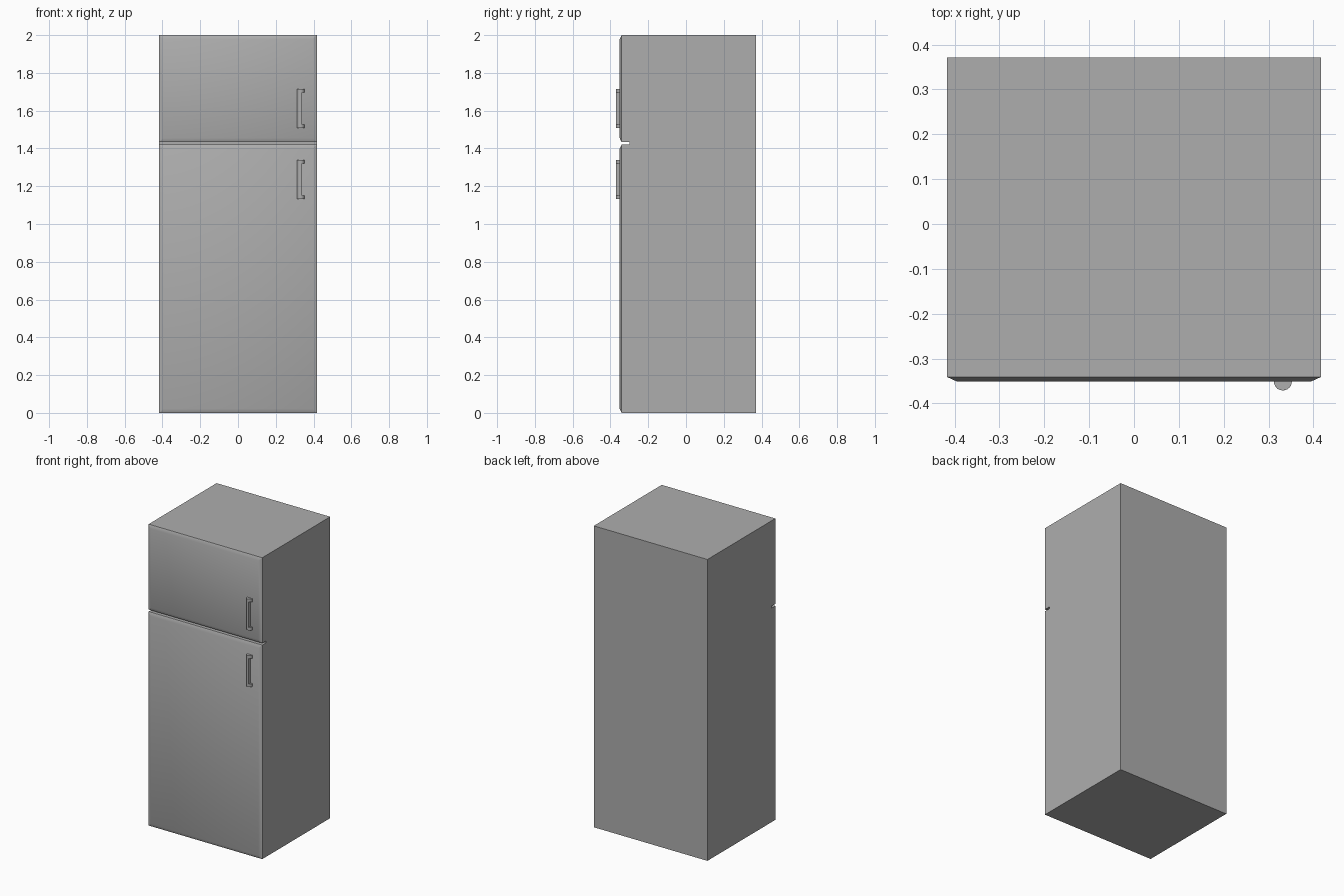
import bpy
import bmesh
from math import acos, cos, sin, pi
from mathutils import Vector

cube = bpy.data.objects.get("Cube")
if cube:
    bpy.data.objects.remove(cube)

HALF_W = 0.417
FRONT, BACK = -0.341, 0.371
GAP_LOW, GAP_HIGH, GAP_BACK = 1.42, 1.433, -0.30
DOOR = -0.351

GREY = (0.422, 0.422, 0.422, 1)
grey = bpy.data.materials.new("mid grey enamel")
grey.use_nodes = True
grey.diffuse_color = GREY
grey.node_tree.nodes["Principled BSDF"].inputs["Base Color"].default_value = GREY


def add_prism(bm, points, offset):
    """Extrude a closed outline along the offset vector."""
    base = bm.faces.new([bm.verts.new(p) for p in points])
    result = bmesh.ops.extrude_face_region(bm, geom=[base], use_keep_orig=True)
    verts = [v for v in result["geom"] if isinstance(v, bmesh.types.BMVert)]
    bmesh.ops.translate(bm, verts=verts, vec=offset)


def finish(bm, name):
    bmesh.ops.recalc_face_normals(bm, faces=bm.faces)
    mesh = bpy.data.meshes.new(name)
    bm.to_mesh(mesh)
    bm.free()
    mesh.materials.append(grey)
    obj = bpy.data.objects.new(name, mesh)
    bpy.context.collection.objects.link(obj)
    bpy.ops.object.select_all(action="DESELECT")
    obj.select_set(True)
    bpy.context.view_layer.objects.active = obj
    bpy.ops.object.shade_smooth_by_angle()


# Cabinet: side outline with the gap between the doors, extruded across
outline = [(FRONT, 0), (BACK, 0), (BACK, 2), (FRONT, 2),
           (FRONT, GAP_HIGH), (GAP_BACK, GAP_HIGH),
           (GAP_BACK, GAP_LOW), (FRONT, GAP_LOW)]
bm = bmesh.new()
add_prism(bm, [(-HALF_W, y, z) for y, z in outline], Vector((2 * HALF_W, 0, 0)))
bmesh.ops.recalc_face_normals(bm, faces=bm.faces)

# Door fronts: shallow, softly shaded chamfer around each front face
fronts = [f for f in bm.faces
          if f.normal.y < -0.9 and abs(f.calc_center_median().y - FRONT) < 0.001]
bmesh.ops.inset_individual(bm, faces=fronts, thickness=0.022,
                           depth=FRONT - DOOR, use_even_offset=True)
finish(bm, "cabinet_with_doors")


# Handles: half-round end stops joined by a narrower grip
def add_handle(name, low, high, x=0.332, radius=0.02, stop=0.02, grip_edge=0.006):
    def arc(end, z):
        steps = 12
        angles = [pi + (end - pi) * i / steps for i in range(steps + 1)]
        return [(x + radius * cos(a), DOOR + radius * sin(a), z) for a in angles]

    bm = bmesh.new()
    for z in (low, high - stop):
        add_prism(bm, arc(2 * pi, z), Vector((0, 0, stop)))
    grip = arc(2 * pi - acos(grip_edge / radius), low + stop)
    grip.append((x + grip_edge, DOOR, low + stop))
    add_prism(bm, grip, Vector((0, 0, high - low - 2 * stop)))
    finish(bm, name)


add_handle("freezer_handle", 1.508, 1.715)
add_handle("fridge_handle", 1.132, 1.34)
